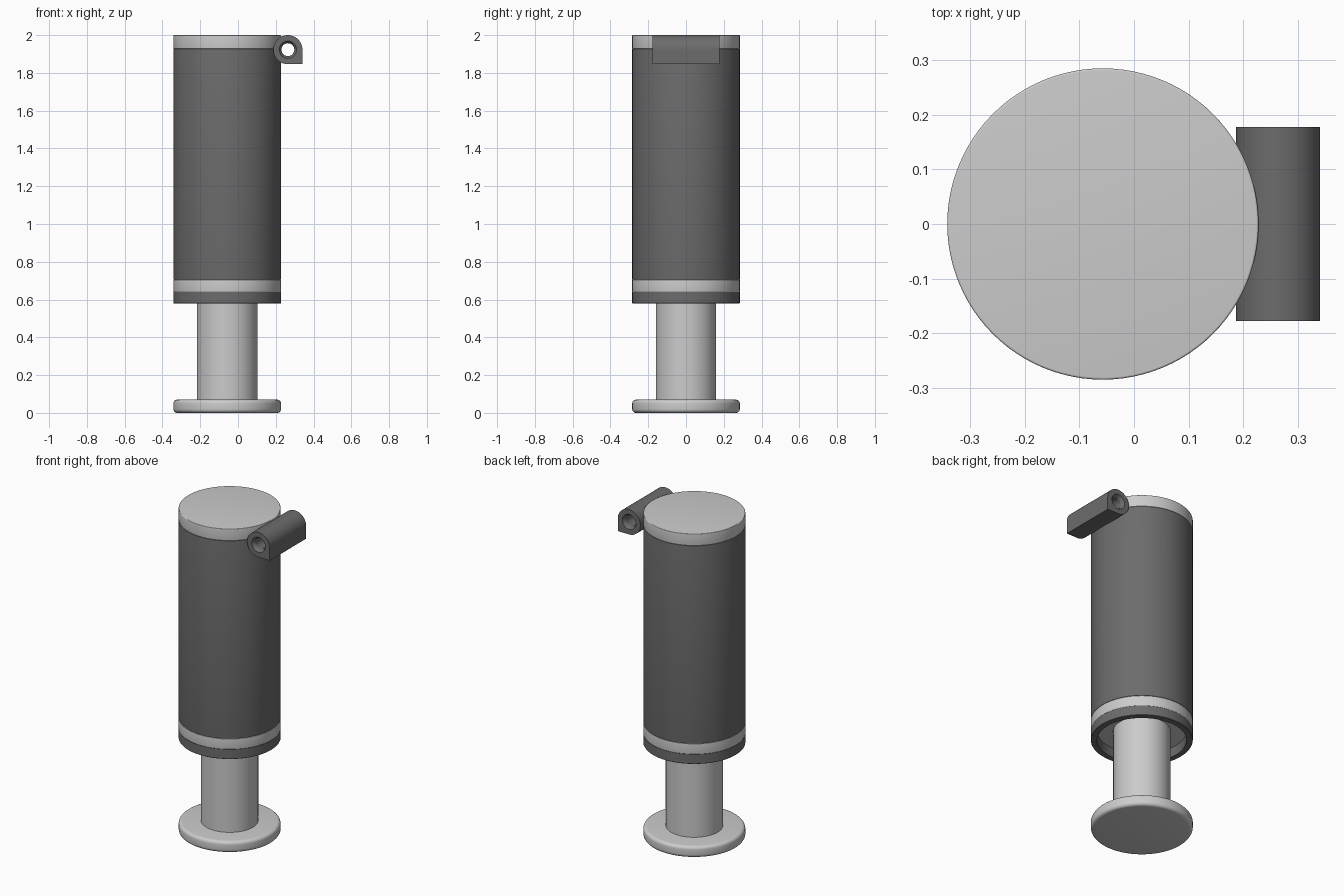
import bpy, bmesh, math
from mathutils import Vector

if "Cube" in bpy.data.objects:
    bpy.data.objects.remove(bpy.data.objects["Cube"])

CX = -0.057   # axis of the cylinder
R = 0.285     # main radius
SEG = 96

dark = bpy.data.materials.new("dark_grey")
dark.diffuse_color = (0.15, 0.15, 0.15, 1)
dark.use_nodes = True
dark.node_tree.nodes["Principled BSDF"].inputs["Base Color"].default_value = dark.diffuse_color


def finish(name, bm, mat=None):
    bmesh.ops.recalc_face_normals(bm, faces=bm.faces)
    mesh = bpy.data.meshes.new(name)
    bm.to_mesh(mesh)
    bm.free()
    ob = bpy.data.objects.new(name, mesh)
    bpy.context.collection.objects.link(ob)
    if mat:
        mesh.materials.append(mat)
    bpy.ops.object.select_all(action='DESELECT')
    ob.select_set(True)
    bpy.context.view_layer.objects.active = ob
    bpy.ops.object.shade_smooth_by_angle(angle=math.radians(30))
    return ob


def lathe(name, profile, mat=None):
    """Spin an (r, z) profile about the cylinder axis."""
    bm = bmesh.new()
    vs = [bm.verts.new((CX + r, 0, z)) for r, z in profile]
    es = [bm.edges.new(p) for p in zip(vs, vs[1:])]
    bmesh.ops.spin(bm, geom=vs + es, cent=(CX, 0, 0), axis=(0, 0, 1),
                   angle=2 * math.pi, steps=SEG, use_duplicate=False)
    bmesh.ops.remove_doubles(bm, verts=bm.verts, dist=1e-5)
    return finish(name, bm, mat)


def disc(z0, z1, r, b0, b1, n=5):
    """Solid disc profile with rounded lower (b0) and upper (b1) rims."""
    a = [i * math.pi / 2 / n for i in range(n + 1)]
    low = [(r - b0 + b0 * math.sin(t), z0 + b0 - b0 * math.cos(t)) for t in a]
    top = [(r - b1 + b1 * math.cos(t), z1 - b1 + b1 * math.sin(t)) for t in a]
    return [(0, z0)] + low + top + [(0, z1)]


# Stacked round parts
lathe("foot_plate", disc(0, 0.07, R, 0.02, 0.02))
lathe("piston_rod", [(0.16, 0.06), (0.16, 0.645)])
lathe("body", disc(0.705, 1.927, R, 0.003, 0.003), dark)
lathe("lower_band", disc(0.64, 0.705, R, 0.003, 0.003))
lathe("top_cap", disc(1.927, 2.0, R, 0.003, 0.004))

# Open collar around the recess at the bottom of the body
lathe("bottom_collar", [(0.25, 0.64), (0.25, 0.58), (R - 0.002, 0.58), (R, 0.582),
                        (R, 0.64), (0.25, 0.64)], dark)

# Side lug: round section with one square corner and a stepped through-hole
HX, HZ, HR, HY, N = 0.264, 1.923, 0.077, 0.178, 64


def loop(bm, y, r, square=False):
    out = []
    for i in range(N):
        t = 2 * math.pi * i / N
        c, s = math.cos(t), math.sin(t)
        k = r / max(abs(c), abs(s)) if square and c > 0 and s < 0 else r
        out.append(bm.verts.new((HX + k * c, y, HZ + k * s)))
    return out


bm = bmesh.new()
rings = [loop(bm, -HY, HR, True), loop(bm, -HY, 0.046), loop(bm, -HY + 0.02, 0.034),
         loop(bm, HY - 0.02, 0.034), loop(bm, HY, 0.046), loop(bm, HY, HR, True)]
for a, b in zip(rings, rings[1:] + rings[:1]):
    for i in range(N):
        j = (i + 1) % N
        bm.faces.new((a[i], a[j], b[j], b[i]))
finish("side_lug", bm, dark)
